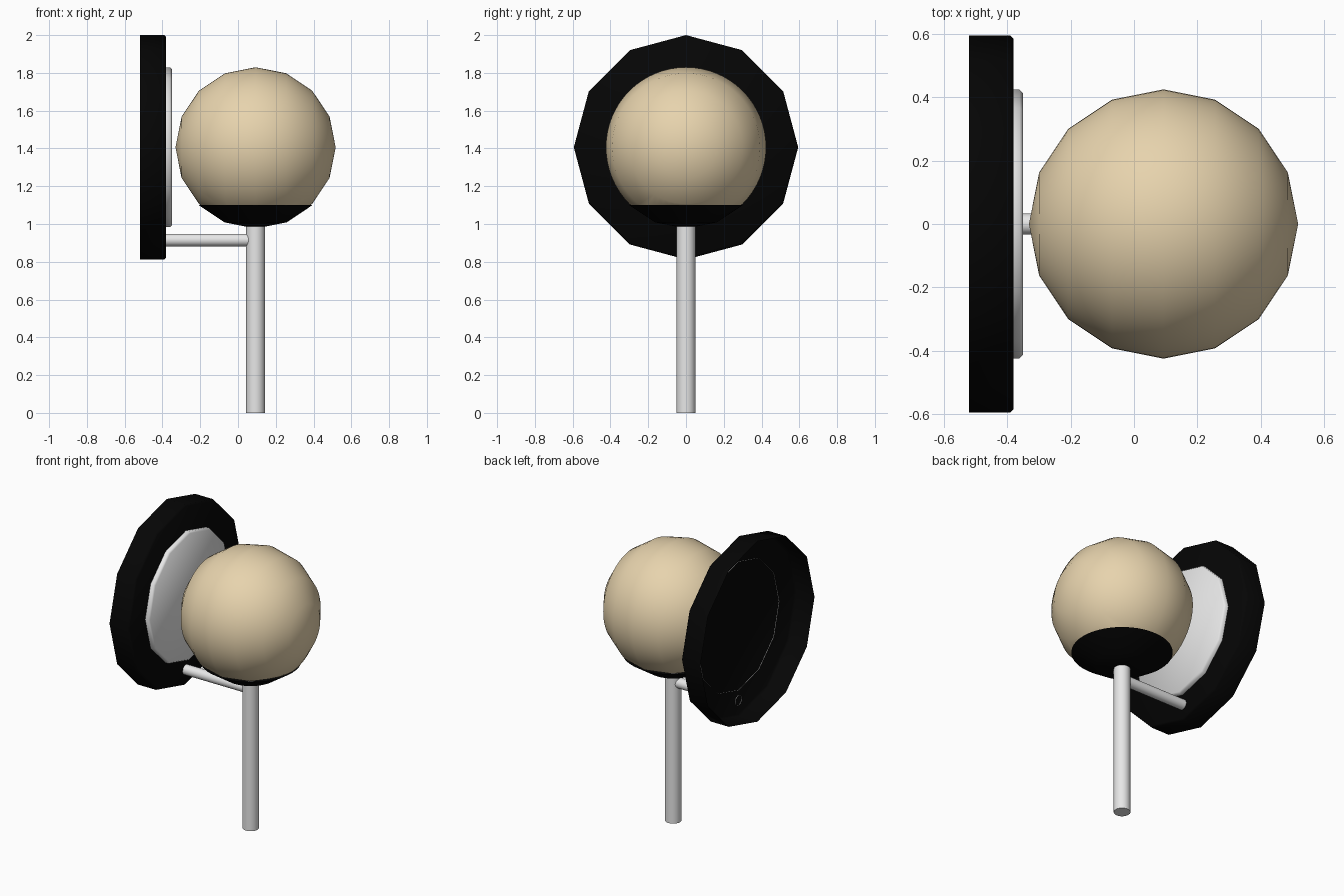
import bpy, bmesh, math
from mathutils import Matrix, Vector

if "Cube" in bpy.data.objects:
    bpy.data.objects.remove(bpy.data.objects["Cube"])

CX, CZ = 0.093, 1.406      # globe axis and centre height
CUT_Z = 1.101              # rim of the black cup under the globe


def material(name, rgb):
    m = bpy.data.materials.new(name)
    m.diffuse_color = (*rgb, 1)
    m.use_nodes = True
    m.node_tree.nodes["Principled BSDF"].inputs["Base Color"].default_value = m.diffuse_color
    return m


BLACK = material("matte black", (0.0015, 0.0015, 0.0015))
STEEL = material("pale metal", (0.8, 0.8, 0.8))
CREAM = material("warm cream", (0.82, 0.67, 0.43))


def finish(name, bm, mat, angle=30):
    me = bpy.data.meshes.new(name)
    bm.to_mesh(me)
    bm.free()
    ob = bpy.data.objects.new(name, me)
    bpy.context.collection.objects.link(ob)
    me.materials.append(mat)
    bpy.ops.object.select_all(action='DESELECT')
    ob.select_set(True)
    bpy.context.view_layer.objects.active = ob
    bpy.ops.object.shade_smooth_by_angle(angle=math.radians(angle))
    return ob


def rod(name, start, end, radius, sides, mat, bevel=0, open_start=False, angle=30):
    """Cylinder between two points; optional bevelled end rim and open start."""
    a, b = Vector(start), Vector(end)
    rot = (b - a).to_track_quat('Z', 'Y').to_matrix().to_4x4()
    bm = bmesh.new()
    bmesh.ops.create_cone(bm, cap_ends=True, segments=sides, radius1=radius,
                          radius2=radius, depth=(b - a).length)
    if open_start:
        caps = [f for f in bm.faces if f.normal.z < -0.9]
        bmesh.ops.delete(bm, geom=caps, context='FACES_ONLY')
    if bevel:
        rim = [e for e in bm.edges if all(v.co.z > 0 for v in e.verts)]
        bmesh.ops.bevel(bm, geom=rim, offset=bevel, segments=1,
                        profile=0.5, affect='EDGES')
    bm.transform(Matrix.Translation((a + b) / 2) @ rot)
    return finish(name, bm, mat, angle)


def globe_part(name, radius, sides, mat, keep_above, tilt):
    """Faceted sphere cut level at the cup rim, keeping one side."""
    bm = bmesh.new()
    bmesh.ops.create_uvsphere(bm, u_segments=sides, v_segments=8, radius=radius)
    bm.transform(Matrix.Translation((CX, 0, CZ)) @ Matrix.Rotation(tilt, 4, 'Y'))
    bmesh.ops.bisect_plane(bm, geom=bm.verts[:] + bm.edges[:] + bm.faces[:],
                           plane_co=(0, 0, CUT_Z), plane_no=(0, 0, 1),
                           clear_inner=keep_above, clear_outer=not keep_above)
    return finish(name, bm, mat, 60)


# hollow wall plate, open at the back, and the pale disc on its face
rod("wall_plate", (-0.52, 0, CZ), (-0.38, 0, CZ), 0.594, 12, BLACK, 0.01, True, 60)
rod("reflector_disc", (-0.384, 0, CZ), (-0.35, 0, CZ), 0.423, 12, STEEL, 0.01, True, 60)

# stem and side arm
rod("stem", (CX, 0, 0), (CX, 0, 1.0), 0.05, 24, STEEL)
rod("side_arm", (-0.384, 0, 0.915), (CX, 0, 0.915), 0.033, 20, STEEL, 0, True)

# globe with poles along x, and the round black cup holding it
globe_part("globe", 0.424, 64, CREAM, True, math.pi / 2)
globe_part("globe_cup", 0.43, 48, BLACK, False, 0)
